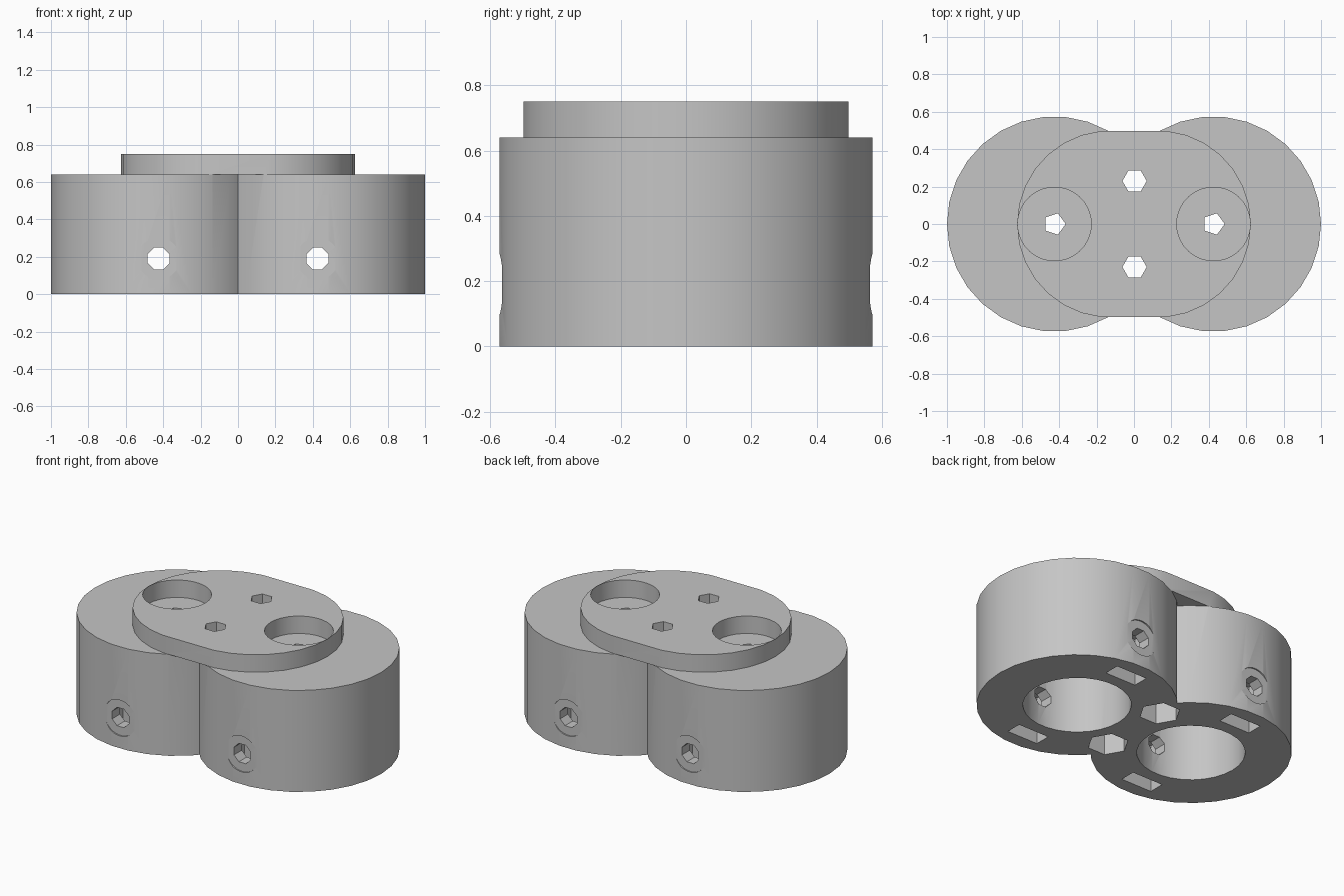
import bpy
import bmesh
import math
from mathutils import Matrix

cube = bpy.data.objects.get("Cube")
if cube:
    bpy.data.objects.remove(cube, do_unlink=True)

grey = bpy.data.materials.new("plain grey")
grey.use_nodes = True
COLOUR = (0.56, 0.56, 0.56, 1)
grey.diffuse_color = COLOUR
grey.node_tree.nodes["Principled BSDF"].inputs["Base Color"].default_value = COLOUR

SPACING = 0.425      # offset of each barrel from the middle
BODY_TOP = 0.64
TOP = 0.75


def prism(name, points, z0, z1):
    """Extrude a flat outline from z0 to z1."""
    bm = bmesh.new()
    face = bm.faces.new([bm.verts.new((x, y, z0)) for x, y in points])
    out = bmesh.ops.extrude_face_region(bm, geom=[face])
    verts = [v for v in out["geom"] if isinstance(v, bmesh.types.BMVert)]
    bmesh.ops.translate(bm, verts=verts, vec=(0, 0, z1 - z0))
    bmesh.ops.recalc_face_normals(bm, faces=bm.faces)
    mesh = bpy.data.meshes.new(name)
    bm.to_mesh(mesh)
    bm.free()
    mesh.materials.append(grey)
    obj = bpy.data.objects.new(name, mesh)
    bpy.context.collection.objects.link(obj)
    return obj


def ring(x, y, r, n, turn=0.0):
    return [(x + r * math.cos(turn + math.tau * i / n),
             y + r * math.sin(turn + math.tau * i / n)) for i in range(n)]


def combine(target, tool, operation="DIFFERENCE"):
    """Apply a boolean and discard the tool."""
    mod = target.modifiers.new("boolean", "BOOLEAN")
    mod.operation = operation
    mod.solver = "EXACT"
    mod.object = tool
    bpy.context.view_layer.objects.active = target
    bpy.ops.object.modifier_apply(modifier=mod.name)
    bpy.data.objects.remove(tool, do_unlink=True)


def cut_round(target, x, y, r, n, z0, z1):
    combine(target, prism("cutter", ring(x, y, r, n), z0, z1))


def cut_cross(target, x, z, r, n, y0, y1, turn=0.0):
    """Cut a hole running along y."""
    tool = prism("cutter", ring(x, -z, r, n, turn), y0, y1)
    tool.data.transform(Matrix.Rotation(-math.pi / 2, 4, "X"))
    combine(target, tool)


# Twin barrels
body = prism("twin_barrel_body", ring(-SPACING, 0, 0.575, 30), 0, BODY_TOP)
combine(body, prism("barrel", ring(SPACING, 0, 0.575, 30), 0, BODY_TOP), "UNION")

# Raised top plate: two round ends joined by straight sides
right_end = [p for p in ring(0.125, 0, 0.5, 30, -math.radians(84))][:15]
outline = right_end + [(-x, -y) for x, y in right_end]
plate = prism("top_plate", outline, BODY_TOP, TOP)
for side in (-1, 1):
    cut_round(plate, side * SPACING, 0, 0.197, 30, BODY_TOP - 0.1, TOP + 0.1)
combine(body, plate, "UNION")

for side in (-1, 1):
    x = side * SPACING
    # Large bore from below and small hole through its ceiling
    cut_round(body, x, 0, 0.31, 30, -0.1, 0.53)
    cut_round(body, x, 0, 0.06, 5, 0.4, BODY_TOP + 0.05)
    # Clamp screw hole through both walls
    cut_cross(body, x, 0.19, 0.063, 8, -0.8, 0.8, math.pi / 8)
    for end in (-1, 1):
        # Shallow screw head seat
        y0, y1 = sorted((end * 0.564, end * 0.7))
        cut_cross(body, x, 0.19, 0.113, 30, y0, y1)
        # Nut slot open at the bottom
        slot = [(x + sx * 0.108, end * 0.436 + sy * 0.05)
                for sx, sy in ((-1, -1), (1, -1), (1, 1), (-1, 1))]
        combine(body, prism("slot", slot, -0.1, 0.3))

# Mounting screw holes with hexagonal nut pockets below
for end in (-1, 1):
    cut_round(body, 0.003, end * 0.23, 0.065, 6, -0.1, TOP + 0.1)
    cut_round(body, 0, end * 0.23, 0.12, 6, -0.1, 0.43)

bpy.ops.object.select_all(action="DESELECT")
body.select_set(True)
bpy.context.view_layer.objects.active = body
bpy.ops.object.shade_smooth_by_angle(angle=math.radians(30))
